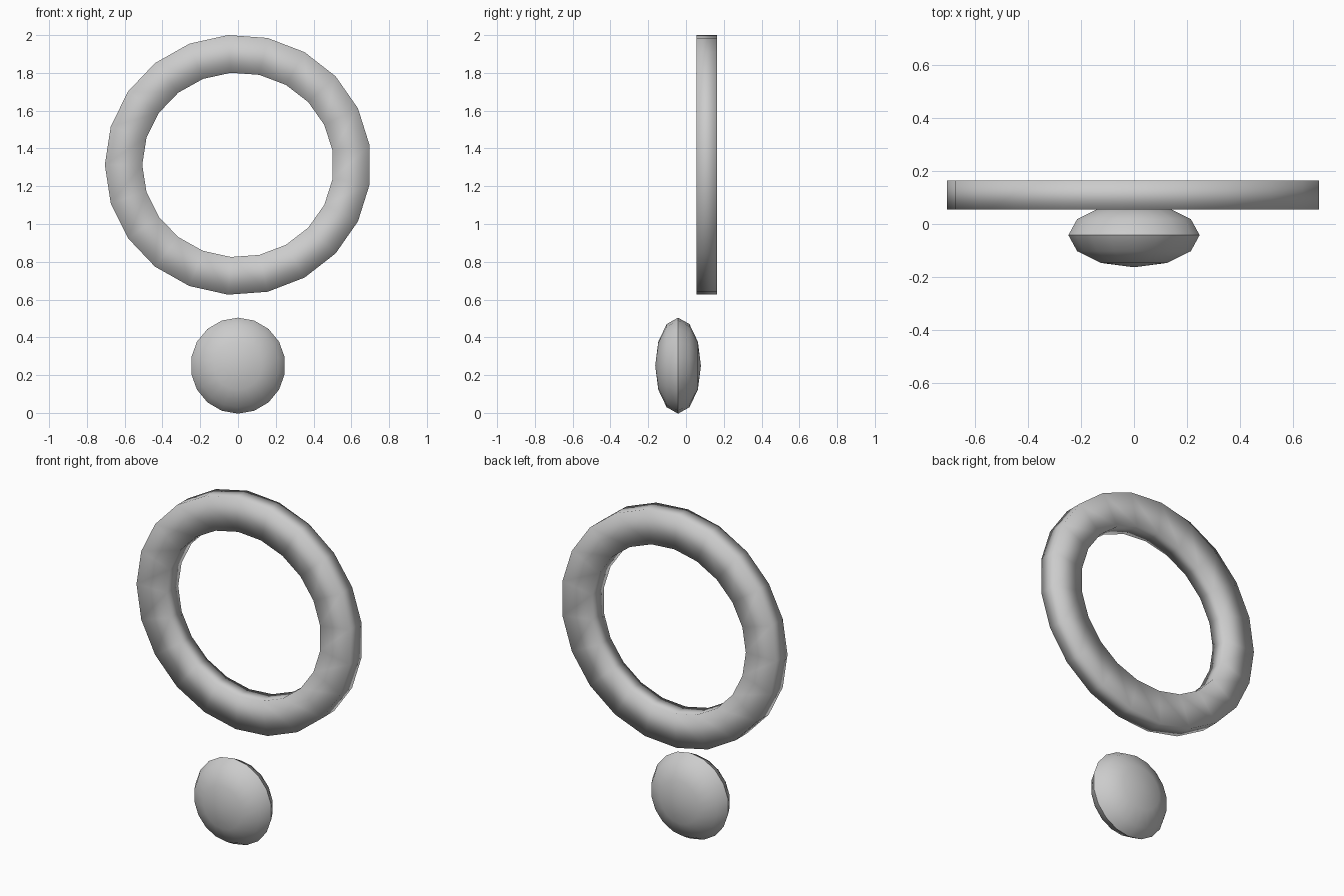
import bpy, bmesh
from math import sin, cos, pi, radians
from mathutils import Matrix

cube = bpy.data.objects.get("Cube")
if cube:
    bpy.data.objects.remove(cube, do_unlink=True)

GREY = (0.6, 0.6, 0.6, 1.0)
mat = bpy.data.materials.new("light grey")
mat.use_nodes = True
mat.diffuse_color = GREY
mat.node_tree.nodes["Principled BSDF"].inputs["Base Color"].default_value = GREY


def finish(bm, name, location):
    """Smooth-shade the mesh and add it to the scene."""
    bmesh.ops.recalc_face_normals(bm, faces=bm.faces)
    for f in bm.faces:
        f.smooth = True
    mesh = bpy.data.meshes.new(name)
    bm.to_mesh(mesh)
    bm.free()
    mesh.materials.append(mat)
    obj = bpy.data.objects.new(name, mesh)
    obj.location = location
    bpy.context.collection.objects.link(obj)


# Upright ring: square-cornered section swept round, softly shaded
SIDES = 21
HALF_DEPTH = 0.054
outer, inner = (0.705, 0.689), (0.507, 0.489)
section = [(outer, -HALF_DEPTH), (outer, HALF_DEPTH),
           (inner, HALF_DEPTH), (inner, -HALF_DEPTH)]
bm = bmesh.new()
loops = []
for i in range(SIDES):
    a = pi + 2 * pi * i / SIDES
    loops.append([bm.verts.new((r[0] * cos(a), y, r[1] * sin(a)))
                  for r, y in section])
for i in range(SIDES):
    here, there = loops[i], loops[(i + 1) % SIDES]
    for j in range(4):
        k = (j + 1) % 4
        bm.faces.new((here[j], here[k], there[k], there[j]))
finish(bm, "ring", (0, 0.109, 1.313))

# Flattened ball below the ring, with a crisp rim between its two domes
bm = bmesh.new()
bmesh.ops.create_uvsphere(bm, u_segments=18, v_segments=6, radius=1)
bmesh.ops.rotate(bm, verts=bm.verts, matrix=Matrix.Rotation(radians(90), 3, 'X'))
bmesh.ops.scale(bm, verts=bm.verts, vec=(0.251, 0.121, 0.254))
for e in bm.edges:
    if all(abs(v.co.y) < 0.001 for v in e.verts):
        e.smooth = False
finish(bm, "lens_ball", (0, -0.042, 0.25))
